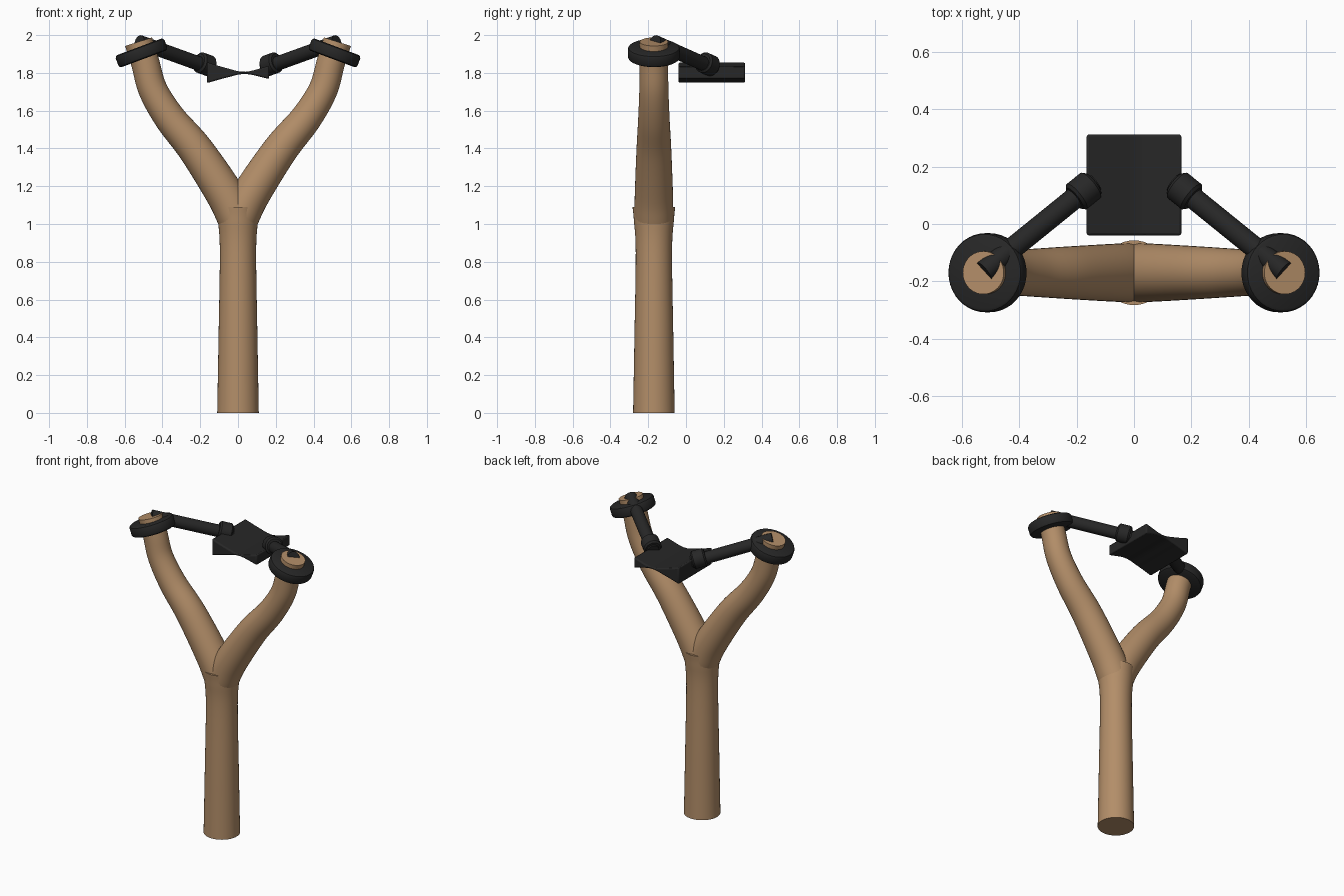
import bpy, bmesh, math
from mathutils import Vector

if "Cube" in bpy.data.objects:
    bpy.data.objects.remove(bpy.data.objects["Cube"])

Y = -0.17  # depth of the wooden frame


def material(name, rgb):
    m = bpy.data.materials.new(name)
    m.diffuse_color = (*rgb, 1)
    m.use_nodes = True
    m.node_tree.nodes["Principled BSDF"].inputs["Base Color"].default_value = m.diffuse_color
    return m


WOOD = material("wood", (0.45, 0.27, 0.14))
RUBBER = material("rubber", (0.02, 0.02, 0.02))


def finish(name, bm, mat, angle=35):
    bmesh.ops.recalc_face_normals(bm, faces=bm.faces[:])
    mesh = bpy.data.meshes.new(name)
    bm.to_mesh(mesh)
    bm.free()
    ob = bpy.data.objects.new(name, mesh)
    bpy.context.collection.objects.link(ob)
    mesh.materials.append(mat)
    bpy.ops.object.select_all(action='DESELECT')
    ob.select_set(True)
    bpy.context.view_layer.objects.active = ob
    bpy.ops.object.shade_smooth_by_angle(angle=math.radians(angle))
    return ob


def spline(pts, steps=6):
    """Catmull-Rom through vectors of any size."""
    p = [Vector(q) for q in pts]
    p = [2 * p[0] - p[1]] + p + [2 * p[-1] - p[-2]]
    out = []
    for a, b, c, d in zip(p, p[1:], p[2:], p[3:]):
        for i in range(steps):
            t = i / steps
            out.append(0.5 * (2 * b + (c - a) * t + (2 * a - 5 * b + 4 * c - d) * t ** 2
                              + (3 * b - a - 3 * c + d) * t ** 3))
    return out + [p[-2]]


def tube(name, stations, mat, sides=40):
    """Capped round sweep through stations (x, y, z, radius)."""
    bm = bmesh.new()
    pts = [Vector(s[:3]) for s in stations]
    rings = []
    for i, s in enumerate(stations):
        t = (pts[min(i + 1, len(pts) - 1)] - pts[max(i - 1, 0)]).normalized()
        u = Vector((0, 1, 0)).cross(t).normalized()
        v = t.cross(u)
        rings.append([bm.verts.new(pts[i] + s[3] * (u * math.cos(a) + v * math.sin(a)))
                      for a in (2 * math.pi * k / sides for k in range(sides))])
    for r, q in zip(rings, rings[1:]):
        for k in range(sides):
            j = (k + 1) % sides
            bm.faces.new((r[k], r[j], q[j], q[k]))
    bm.faces.new(rings[0])
    bm.faces.new(rings[-1])
    return finish(name, bm, mat)


def lathe(name, centre, axis, profile, mat):
    """Round part with (offset along axis, radius) profile."""
    axis = axis.normalized()
    return tube(name, [(*(centre + axis * h), r) for h, r in profile], mat)


# Handle, flaring at the foot and the fork
tube("handle", spline([(0, Y, 0, .110), (0, Y, .4, .103), (0, Y, .85, .096),
                       (0, Y, 1.02, .106), (0, Y, 1.09, .113)]), WOOD)

for s, side in ((-1, "left"), (1, "right")):
    # Fork arm
    arm = [(.005, 1.03, .103), (.07, 1.16, .101), (.225, 1.395, .092), (.36, 1.56, .083),
           (.45, 1.71, .077), (.49, 1.85, .075), (.526, 1.965, .075)]
    tube(side + "_fork_arm", spline([(s * x, Y, z, r) for x, z, r in arm]), WOOD)
    # Rubber ring around the fork tip
    lathe(side + "_tip_ring", Vector((s * .511, Y, 1.906)), Vector((s * .35, 0, .94)),
          [(-.034, .125), (-.029, .134), (-.02, .138), (.02, .138), (.029, .134), (.034, .125)],
          RUBBER)
    # Elastic band and its cuff at the pouch
    tip = Vector((s * .523, -.165, 1.963))
    end = Vector((s * .14, .145, 1.825))
    tube(side + "_band", [(*tip, .038), (*end, .038)], RUBBER, 24)
    lathe(side + "_cuff", Vector((s * .176, .115, 1.846)), end - tip,
          [(-.042, .046), (-.032, .056), (.032, .056), (.042, .046)], RUBBER)

# Pouch: pinched bow-tie section extruded front to back
top = spline([(-.165, 1.857), (-.06, 1.825), (.04, 1.806), (.165, 1.838)], 5)
low = spline([(.165, 1.768), (.04, 1.794), (-.06, 1.775), (-.165, 1.746)], 5)
bm = bmesh.new()
face = bm.faces.new([bm.verts.new((p[0], -.04, p[1])) for p in top + low])
ext = bmesh.ops.extrude_face_region(bm, geom=[face])
bmesh.ops.translate(bm, vec=(0, .353, 0),
                    verts=[v for v in ext["geom"] if isinstance(v, bmesh.types.BMVert)])
pouch = finish("pouch", bm, RUBBER)
bev = pouch.modifiers.new("soft_edges", 'BEVEL')
bev.width, bev.segments = .008, 2
bev.limit_method, bev.angle_limit = 'ANGLE', math.radians(40)
